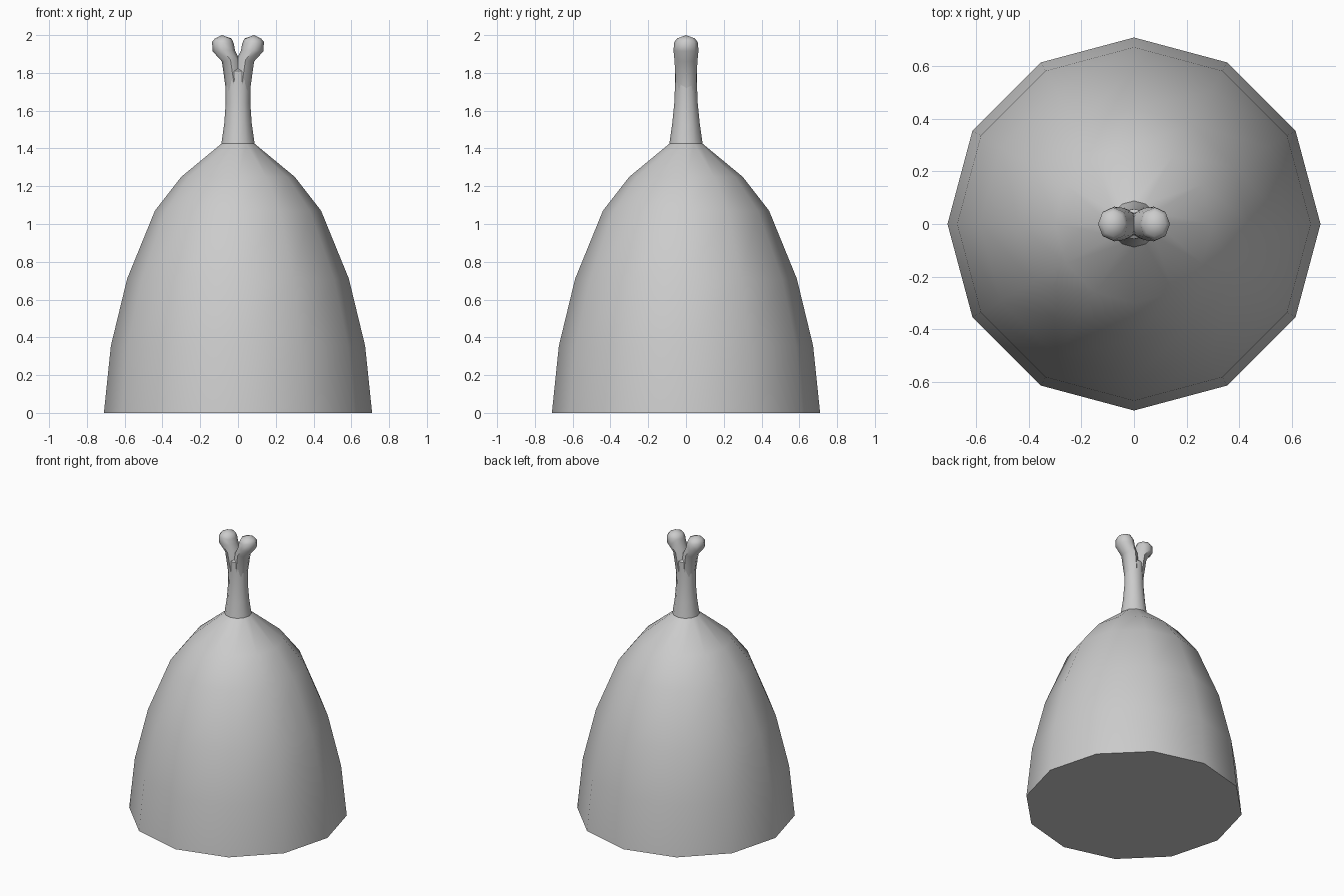
import bpy, bmesh, math
from mathutils import Vector

if "Cube" in bpy.data.objects:
    bpy.data.objects.remove(bpy.data.objects["Cube"])


def loft(name, rings, sides, cap_start=False, tip=None, mirror=False):
    """Skin elliptical rings given as (inner xz, outer xz, half depth in y)."""
    bm = bmesh.new()
    loops = []
    for (x0, z0), (x1, z1), ry in rings:
        c = Vector(((x0 + x1) / 2, 0, (z0 + z1) / 2))
        u = Vector(((x1 - x0) / 2, 0, (z1 - z0) / 2))
        loop = []
        for i in range(sides):
            a = 2 * math.pi * i / sides
            loop.append(bm.verts.new(c + u * math.cos(a) + Vector((0, ry * math.sin(a), 0))))
        loops.append(loop)
    for a, b in zip(loops, loops[1:]):
        for i in range(sides):
            j = (i + 1) % sides
            bm.faces.new((a[i], a[j], b[j], b[i]))
    if cap_start:
        bm.faces.new(loops[0][::-1])
    if tip:
        t = bm.verts.new((tip[0], 0, tip[1]))
        for i in range(sides):
            bm.faces.new((loops[-1][i], loops[-1][(i + 1) % sides], t))
    bmesh.ops.recalc_face_normals(bm, faces=bm.faces)
    mesh = bpy.data.meshes.new(name)
    bm.to_mesh(mesh)
    bm.free()
    ob = bpy.data.objects.new(name, mesh)
    bpy.context.collection.objects.link(ob)
    bpy.ops.object.select_all(action='DESELECT')
    ob.select_set(True)
    bpy.context.view_layer.objects.active = ob
    bpy.ops.object.shade_smooth_by_angle(angle=math.radians(50))
    if mirror:
        ob.modifiers.new("Mirror", 'MIRROR')
    return ob


def level(z, rx, ry=None):
    return ((-rx, z), (rx, z), ry or rx)


# domed body with flat underside
profile = [(0, .71), (.355, .673), (.71, .587), (1.07, .44), (1.25, .30), (1.425, .088)]
loft("body", [level(z, r) for z, r in profile], 12, cap_start=True)

# narrow stem growing from the top
loft("stem", [level(1.425, .088), level(1.53, .073), level(1.64, .065, .062),
              level(1.74, .066, .058), level(1.81, .072, .057)], 12, tip=(0, 1.855))

# forked pair of rounded knobs
loft("fork_knob", [((-.03, 1.72), (.063, 1.70), .052),
                   ((-.006, 1.875), (.085, 1.86), .061),
                   ((.016, 1.92), (.135, 1.915), .066),
                   ((.022, 1.955), (.137, 1.965), .063),
                   ((.034, 1.982), (.122, 1.982), .048)], 8,
     cap_start=True, tip=(.085, 2.0), mirror=True)
